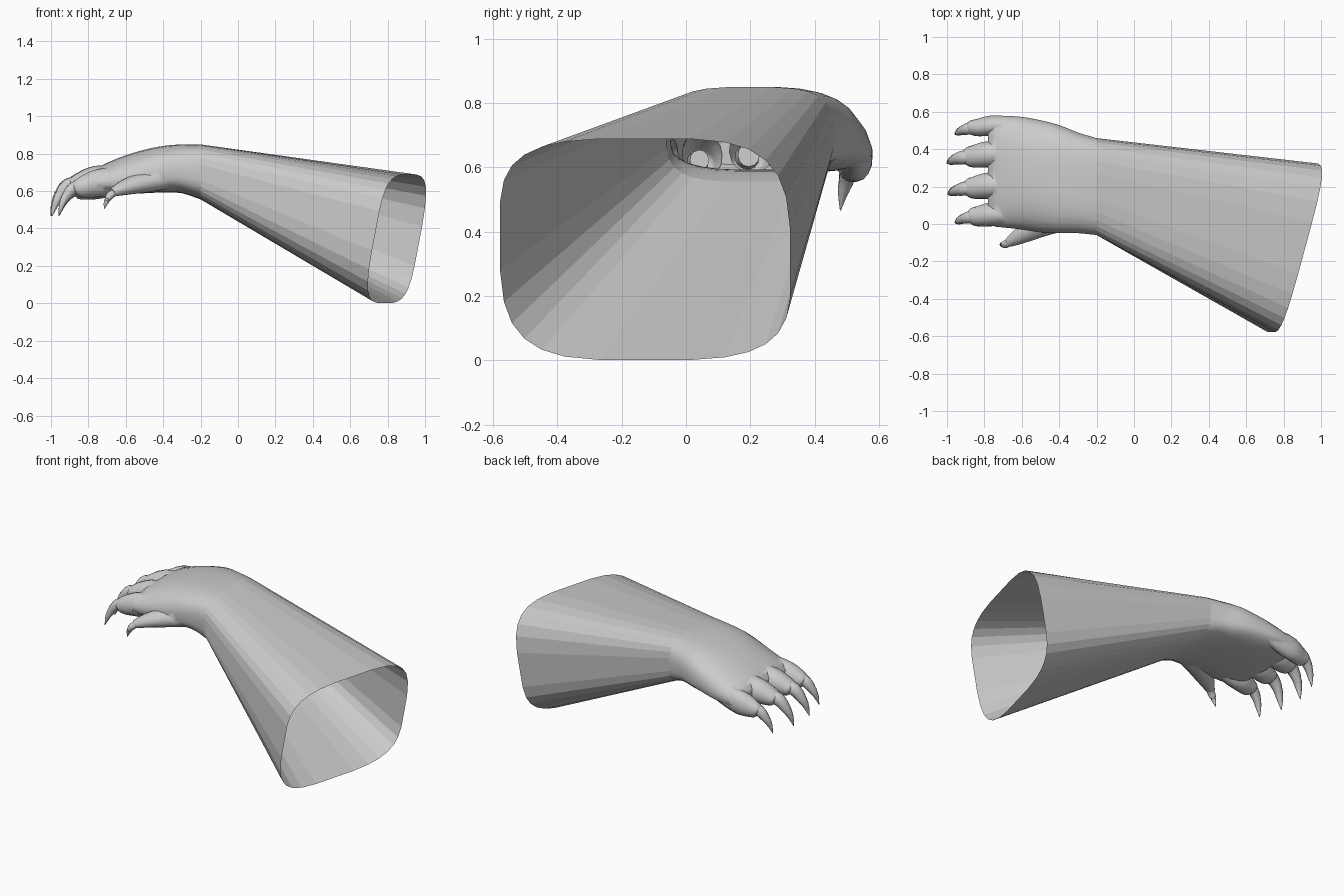
import bpy, bmesh
from math import cos, sin, pi, radians
from mathutils import Vector

if "Cube" in bpy.data.objects:
    bpy.data.objects.remove(bpy.data.objects["Cube"])


def smooth(rows, steps):
    """Catmull-Rom interpolation of tuples of numbers."""
    rows = [Vector(r) for r in rows]
    out = []
    for i in range(len(rows) - 1):
        p1, p2 = rows[i], rows[i + 1]
        p0 = rows[i - 1] if i else 2 * p1 - p2
        p3 = rows[i + 2] if i + 2 < len(rows) else 2 * p2 - p1
        for k in range(steps):
            t = k / steps
            out.append(0.5 * (2 * p1 + (p2 - p0) * t
                              + (2 * p0 - 5 * p1 + 4 * p2 - p3) * t * t
                              + (3 * p1 - p0 - 3 * p2 + p3) * t ** 3))
    return out + [rows[-1]]


def loft(name, rings):
    """Closed skin over a list of point rings."""
    bm = bmesh.new()
    vs = [[bm.verts.new(p) for p in r] for r in rings]
    n = len(vs[0])
    for a, b in zip(vs, vs[1:]):
        for i in range(n):
            bm.faces.new((a[i], a[(i + 1) % n], b[(i + 1) % n], b[i]))
    bm.faces.new(vs[0])
    bm.faces.new(vs[-1][::-1])
    bmesh.ops.recalc_face_normals(bm, faces=bm.faces)
    me = bpy.data.meshes.new(name)
    bm.to_mesh(me)
    bm.free()
    ob = bpy.data.objects.new(name, me)
    bpy.context.collection.objects.link(ob)
    return ob


def select(ob):
    bpy.ops.object.select_all(action='DESELECT')
    ob.select_set(True)
    bpy.context.view_layer.objects.active = ob


def tube(name, rows, sides=16, steps=4):
    """Rows are x, y, z, half width, half height."""
    rows = smooth(rows, steps)
    pts = [Vector(r[:3]) for r in rows]
    rings = []
    for i, r in enumerate(rows):
        d = (pts[min(i + 1, len(pts) - 1)] - pts[max(i - 1, 0)]).normalized()
        side = d.cross(Vector((0.5, 0, 1))).normalized()
        up = side.cross(d)
        rings.append([pts[i] + side * r[3] * cos(2 * pi * k / sides)
                      + up * r[4] * sin(2 * pi * k / sides) for k in range(sides)])
    return loft(name, rings)


def section(x, ylo, yhi, zb, zm, zt, n, a=0, b=0, tilt=0, sides=28):
    """Superellipse cross-section, optionally slanted in x."""
    ring = []
    yc, w = (ylo + yhi) / 2, (yhi - ylo) / 2
    for k in range(sides):
        t = 2 * pi * (k + 0.5) / sides
        c = abs(cos(t)) ** (2 / n) * (1 if cos(t) > 0 else -1)
        s = abs(sin(t)) ** (2 / n) * (1 if sin(t) > 0 else -1)
        m = zm - tilt * c
        y = yc + w * c
        z = m + ((zt - m) if s > 0 else (m - zb)) * s
        ring.append((x + a * (y - yc) + b * (z - zm), y, z))
    return ring


# arm and palm
palm = [(-.20, -.06, .46, .555, .70, .850, 3.4),
        (-.30, -.05, .49, .588, .70, .850, 3.2),
        (-.40, -.05, .53, .592, .69, .842, 3.0),
        (-.50, -.045, .556, .588, .67, .822, 2.7),
        (-.60, -.03, .574, .583, .65, .792, 2.6),
        (-.70, -.02, .58, .582, .64, .752, 2.5),
        (-.75, -.012, .578, .588, .64, .725, 2.5),
        (-.78, .02, .55, .605, .64, .69, 2.5)]
rim = section(.85, -.58, .325, 0, .345, .69, 3.7, .27, .19, .06)
arm = loft("arm", [rim] + [section(*r) for r in smooth(palm, 3)])

# toes: y at root, half width, x shift, z shift, claw scale
toes = [(.526, .054, .02, -.025, .85), (.372, .070, 0, 0, 1),
        (.205, .070, .005, 0, 1), (.052, .064, .025, -.015, .88)]
parts, claws = [], []
for i, (y, w, dx, dz, s) in enumerate(toes):
    rows = [(-.60, .688, .6, .050), (-.70, .670, .9, .070), (-.78, .655, 1, .074),
            (-.85, .637, .88, .060), (-.89, .628, .72, .044), (-.905, .622, .5, .028)]
    parts.append(tube(f"toe_{i + 1}", [(x + dx, y - (.01 if x < -.8 else 0), z + dz, w * f, h)
                                       for x, z, f, h in rows]))
    curve = [(0, 0, 0, .036), (-.06, -.006, -.01, .040), (-.105, -.016, -.058, .030),
             (-.132, -.028, -.11, .019), (-.15, -.036, -.172, .002)]
    claws.append(tube(f"claw_{i + 1}", [(-.85 + dx + cx * s, y - .01 + cy, .638 + dz + cz * s,
                                         r * s * .95, r * s) for cx, cy, cz, r in curve], 12))

# thumb
parts.append(tube("thumb", [(-.36, .03, .665, .06, .05), (-.48, .0, .65, .065, .055),
                            (-.57, -.04, .63, .056, .046), (-.63, -.075, .61, .040, .034),
                            (-.672, -.10, .592, .025, .022)]))
claws.append(tube("thumb_claw", [(-.65, -.09, .60, .02, .02), (-.685, -.107, .575, .022, .02),
                                 (-.705, -.11, .54, .013, .013), (-.715, -.108, .505, .002, .002)], 12))

# weld the toes into the palm
select(arm)
for p in parts:
    mod = arm.modifiers.new("join", 'BOOLEAN')
    mod.operation, mod.solver, mod.object = 'UNION', 'EXACT', p
    bpy.ops.object.modifier_apply(modifier=mod.name)
    bpy.data.objects.remove(p)

# open the cut end of the arm
bm = bmesh.new()
bm.from_mesh(arm.data)
cap = [f for f in bm.faces if f.calc_center_median().x > .7]
bmesh.ops.delete(bm, geom=cap, context='FACES_ONLY')
bm.to_mesh(arm.data)
bm.free()

# smooth paw and claws, flat strips on the arm
for ob in [arm] + claws:
    select(ob)
    bpy.ops.object.shade_smooth_by_angle(angle=radians(45))
for f in arm.data.polygons:
    if f.center.x > 0:
        f.use_smooth = False
